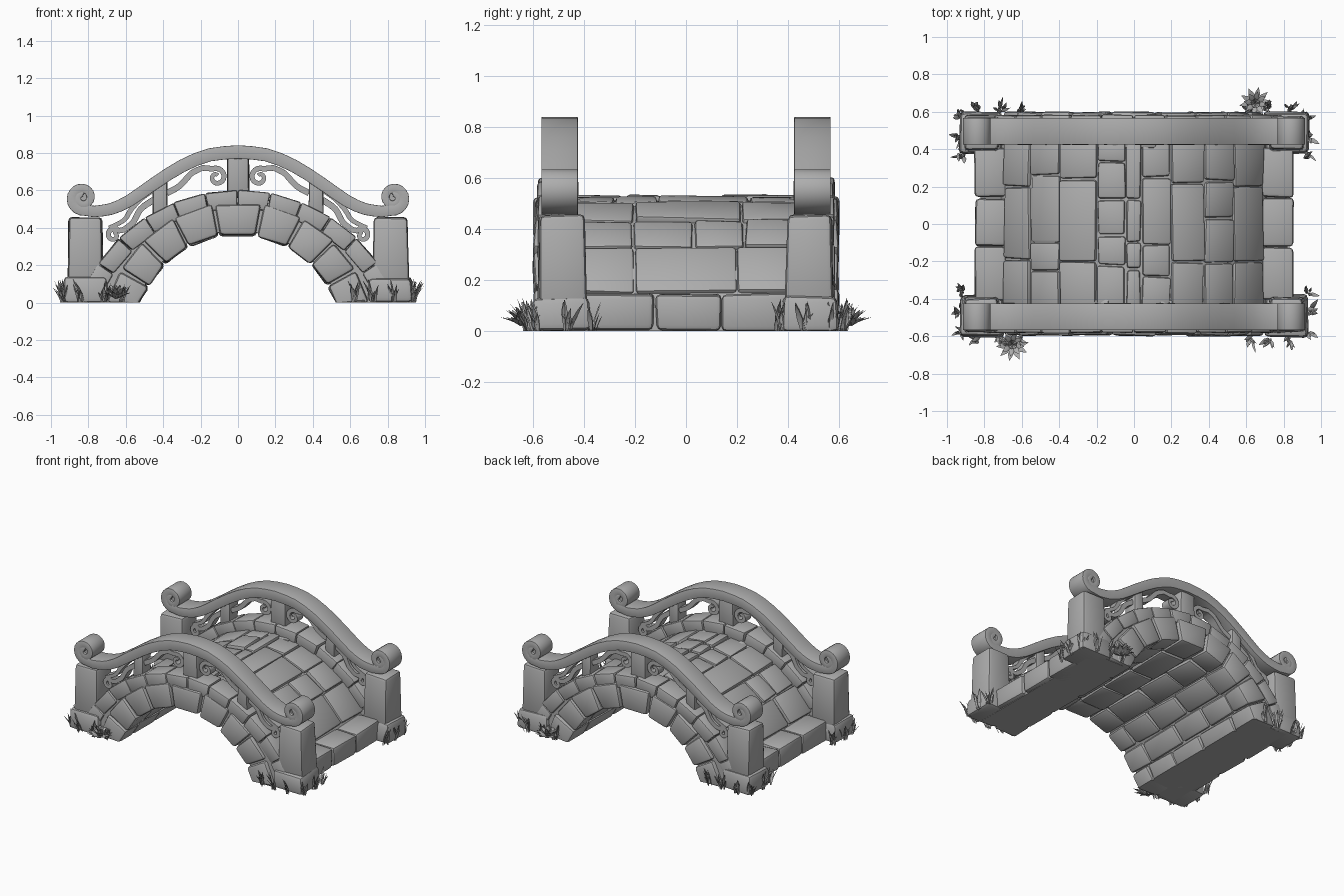
import bpy, bmesh, math, random
from mathutils import Vector

if "Cube" in bpy.data.objects:
    bpy.data.objects.remove(bpy.data.objects["Cube"])

random.seed(4)
STONE = bpy.data.materials.new("grey_stone")
STONE.diffuse_color = (0.42, 0.42, 0.42, 1)
STONE.use_nodes = True
STONE.node_tree.nodes["Principled BSDF"].inputs["Base Color"].default_value = STONE.diffuse_color
CA, CD = -0.188, -0.311      # circle centre heights: arch, deck


def finish(bm, name, bev=0.0, seg=2, smooth=35):
    if bev:
        bmesh.ops.recalc_face_normals(bm, faces=bm.faces)
        edges = [e for e in bm.edges if e.is_manifold and e.calc_face_angle(0) > 0.6]
        bmesh.ops.bevel(bm, geom=edges, offset=bev, segments=seg, profile=0.5,
                        affect='EDGES', clamp_overlap=True)
    for v in bm.verts:
        v.co.z = max(v.co.z, 0)
    me = bpy.data.meshes.new(name)
    bm.to_mesh(me)
    bm.free()
    me.materials.append(STONE)
    me.polygons.foreach_set("use_smooth", [True] * len(me.polygons))
    me.set_sharp_from_angle(angle=math.radians(smooth))
    ob = bpy.data.objects.new(name, me)
    bpy.context.collection.objects.link(ob)
    return ob


def hexa(bm, pts, jit=0.006):
    """Rough block: 4 lower and 4 upper corners."""
    v = [bm.verts.new([c + random.uniform(-jit, jit) for c in p]) for p in pts]
    for f in ((3, 2, 1, 0), (4, 5, 6, 7), (0, 1, 5, 4), (1, 2, 6, 5), (2, 3, 7, 6), (3, 0, 4, 7)):
        bm.faces.new([v[i] for i in f])


def box(bm, x0, x1, y0, y1, z0, z1, jit=0.006, taper=0.0):
    t = taper
    hexa(bm, [(x0, y0, z0), (x1, y0, z0), (x1, y1, z0), (x0, y1, z0),
              (x0 + t, y0 + t, z1), (x1 - t, y0 + t, z1), (x1 - t, y1 - t, z1), (x0 + t, y1 - t, z1)], jit)


def wedge(bm, a0, a1, r0, r1, y0, y1, cz, jit=0.006):
    """Block of an arch between two angles from vertical."""
    p = lambda a, r, y: (r * math.sin(a), y, cz + r * math.cos(a))
    hexa(bm, [p(a0, r0, y0), p(a1, r0, y0), p(a1, r0, y1), p(a0, r0, y1),
              p(a0, r1, y0), p(a1, r1, y0), p(a1, r1, y1), p(a0, r1, y1)], jit)


def strip(bm, path, widths, y0, y1):
    """Ribbon of varying thickness along an x-z path."""
    secs = []
    for i, (x, z) in enumerate(path):
        a, b = path[max(i - 1, 0)], path[min(i + 1, len(path) - 1)]
        n = Vector((a[1] - b[1], b[0] - a[0])).normalized() * widths[i] / 2
        secs.append([bm.verts.new(c) for c in ((x - n.x, y0, z - n.y), (x + n.x, y0, z + n.y),
                                               (x + n.x, y1, z + n.y), (x - n.x, y1, z - n.y))])
    for s, t in zip(secs, secs[1:]):
        for k in range(4):
            bm.faces.new((s[k], s[(k + 1) % 4], t[(k + 1) % 4], t[k]))
    bm.faces.new(secs[0])
    bm.faces.new(secs[-1][::-1])


def spiral(cx, cz, r, a0, sweep, n):
    out = []
    for i in range(n + 1):
        t = i / n
        a, q = math.radians(a0 + sweep * t), r * (1 - 0.75 * t)
        out.append((cx + q * math.cos(a), cz + q * math.sin(a)))
    return out


def smooth_path(p, n=3):
    """Catmull-Rom points through p."""
    p = [Vector(q) for q in p]
    q = [p[0] * 2 - p[1]] + p + [p[-1] * 2 - p[-2]]
    out = []
    for a, b, c, d in zip(q, q[1:], q[2:], q[3:]):
        for k in range(n):
            t = k / n
            v = 0.5 * (2 * b + (c - a) * t + (2 * a - 5 * b + 4 * c - d) * t * t + (3 * b - a - 3 * c + d) * t ** 3)
            out.append(tuple(v))
    return out + [tuple(p[-1])]


# solid core behind the stones
bm = bmesh.new()
oa, ia = math.acos(-CD / 0.822), math.acos(-CA / 0.572)
rings = []
for y in (-0.57, 0.57):
    row = []
    for i in range(33):
        s = i / 16 - 1
        row.append((bm.verts.new((0.822 * math.sin(oa * s), y, CD + 0.822 * math.cos(oa * s))),
                    bm.verts.new((0.572 * math.sin(ia * s), y, CA + 0.572 * math.cos(ia * s)))))
    rings.append(row)
F, B = rings
for i in range(32):
    bm.faces.new((F[i][0], F[i][1], F[i + 1][1], F[i + 1][0]))
    bm.faces.new((B[i][0], B[i + 1][0], B[i + 1][1], B[i][1]))
    bm.faces.new((F[i][0], F[i + 1][0], B[i + 1][0], B[i][0]))
    bm.faces.new((F[i][1], B[i][1], B[i + 1][1], F[i + 1][1]))
for i in (0, 32):
    bm.faces.new((F[i][0], F[i][1], B[i][1], B[i][0]))
bmesh.ops.recalc_face_normals(bm, faces=bm.faces)
for s in (-1, 1):   # ground slabs closing the feet
    x0, x1 = sorted((s * 0.55, s * 0.82))
    box(bm, x0, x1, -0.57, 0.57, 0, 0.1, 0)
finish(bm, "bridge_core")

# arch stones, outer rings and underside
bm = bmesh.new()
bounds = [-75, -60, -45, -28.5, -10.5, 10.5, 28.5, 45, 60, 75]
for i, (a, b) in enumerate(zip(bounds, bounds[1:])):
    a, b = math.radians(a + 0.5), math.radians(b - 0.5)
    o = 0.06 if i % 2 else -0.06
    ys = [-0.6, -0.42 + o / 3, -0.14 + o, 0.14 + o, 0.42 + o / 3, 0.6]
    for k, (y0, y1) in enumerate(zip(ys, ys[1:])):
        wedge(bm, a, b, 0.553, 0.725 if k in (0, 4) else 0.66, y0 + 0.003, y1 - 0.003, CA)
finish(bm, "arch_stones", 0.018)

# paving stones of the deck
bm = bmesh.new()
cols = [(-0.70, -0.56, (-0.19, 0.2)), (-0.56, -0.40, (-0.25, -0.1, 0.26)), (-0.40, -0.20, (-0.2, 0.24)),
        (-0.20, -0.045, (-0.22, -0.06, 0.13, 0.33)), (-0.045, 0.04, (-0.24, -0.1, 0.13)),
        (0.04, 0.20, (-0.28, -0.11, 0.25)), (0.20, 0.38, (-0.2, 0.22)),
        (0.38, 0.54, (-0.21, 0.03, 0.23)), (0.54, 0.70, (-0.2, 0.2))]
for x0, x1, cuts in cols:
    ys = [-0.45, *cuts, 0.45]
    for y0, y1 in zip(ys, ys[1:]):
        wedge(bm, math.asin(x0 / 0.84) + 0.004, math.asin(x1 / 0.84) - 0.004, 0.77,
              0.842 + random.uniform(-0.005, 0.005), y0 + 0.004, y1 - 0.004, CD)
finish(bm, "deck_paving", 0.014)

# step stones at both ends
bm = bmesh.new()
for s in (-1, 1):
    x0, x1 = sorted((s * 0.68, s * 0.85))
    ys = (-0.41, -0.12, 0.14, 0.41)
    for y0, y1 in zip(ys, ys[1:]):
        box(bm, x0, x1, y0 + 0.004, y1 - 0.004, 0, 0.145)
finish(bm, "step_stones", 0.02)

# raised kerb following the arch
bm = bmesh.new()
for s in (-1, 1):
    y0, y1 = sorted((s * 0.425, s * 0.582))
    for i in range(12):
        a = math.radians(-66 + 11 * i)
        wedge(bm, a, a + math.radians(10.8), 0.815, 0.912, y0, y1, CD, 0.004)
finish(bm, "kerb", 0.012)

# corner posts and plinths
bp, bb = bmesh.new(), bmesh.new()
for sx in (-1, 1):
    for sy in (-1, 1):
        x = sorted((sx * 0.72, sx * 0.912))
        y = sorted((sy * 0.39, sy * 0.58))
        box(bp, *x, *y, 0.1, 0.455, 0.005, 0.008)
        x = sorted((sx * 0.695, sx * 0.935))
        y = sorted((sy * 0.375, sy * 0.605))
        box(bb, *x, *y, 0, 0.135, 0.008, 0.008)
finish(bp, "corner_posts", 0.02)
finish(bb, "post_plinths", 0.025)

# handrails with scroll ends, balusters and scrollwork
br, bc, bu, bs = (bmesh.new() for _ in range(4))
half = smooth_path([(0, 0.805), (0.15, 0.79), (0.3, 0.73), (0.45, 0.635), (0.58, 0.545), (0.68, 0.5), (0.77, 0.487)], 2)
curl = spiral(0.83, 0.56, 0.068, -100, 560, 30)
path = half + curl
wid = [0.072 - 0.012 * i / len(half) for i in range(len(half))] + [0.058 - 0.03 * i / 30 for i in range(31)]
path = [(-x, z) for x, z in path[:0:-1]] + path
wid = wid[:0:-1] + wid
inner = smooth_path([(0.38, 0.585), (0.31, 0.625), (0.25, 0.69), (0.19, 0.72)]) + spiral(0.115, 0.67, 0.05, 65, 420, 22)
outer = smooth_path([(0.45, 0.55), (0.52, 0.5), (0.56, 0.43), (0.61, 0.39)]) + spiral(0.665, 0.36, 0.038, 140, -420, 22)
brace = smooth_path([(0.43, 0.62), (0.51, 0.565), (0.57, 0.5), (0.61, 0.44), (0.69, 0.4)])
for sy in (-1, 1):
    y0, y1 = sorted((sy * 0.425, sy * 0.568))
    strip(br, path, wid, y0, y1)
    c0, c1 = sorted((sy * 0.464, sy * 0.53))
    b0, b1 = sorted((sy * 0.45, sy * 0.55))
    box(bu, -0.058, 0.058, b0, b1, 0.56, 0.8, 0.004)
    for sx in (-1, 1):
        ring = [(sx * 0.83 + 0.048 * math.cos(i * math.pi / 7), 0.56 + 0.048 * math.sin(i * math.pi / 7)) for i in range(14)]
        lo = [bc.verts.new((x, y0 + 0.016, z)) for x, z in ring]
        hi = [bc.verts.new((x, y1 - 0.016, z)) for x, z in ring]
        bc.faces.new(lo)
        bc.faces.new(hi[::-1])
        for i in range(14):
            bc.faces.new((lo[i], hi[i], hi[i - 1], lo[i - 1]))
        x0, x1 = sorted((sx * 0.38, sx * 0.455))
        box(bu, x0, x1, b0, b1, 0.47, 0.67, 0.004)
        for p in (inner, outer, brace):
            strip(bs, [(sx * x, z) for x, z in p], [0.034 - 0.014 * i / len(p) for i in range(len(p))], c0, c1)
finish(br, "handrails", 0.012)
finish(bc, "scroll_cores", 0.004, 1)
finish(bu, "balusters", 0.01)
finish(bs, "scrollwork", 0.004, 1)


def leaf(bm, x, y, z, az, length, width, lean):
    """Creased, outward-curving leaf."""
    d, s = Vector((math.cos(az), math.sin(az), 0)), Vector((-math.sin(az), math.cos(az), 0))
    rows = []
    for t, w in ((0, 0.5), (0.45, 1), (0.75, 0.7)):
        c = Vector((x, y, z)) + d * length * math.sin(lean) * t ** 1.4 + Vector((0, 0, length * math.cos(lean) * t))
        rows.append([bm.verts.new(c + s * width * w * k / 2 - d * (0.15 * width if k == 0 else 0)) for k in (-1, 0, 1)])
    tip = bm.verts.new(Vector((x, y, z)) + d * length * math.sin(lean) + Vector((0, 0, length * math.cos(lean))))
    for a, b in zip(rows, rows[1:]):
        for k in (0, 1):
            bm.faces.new((a[k], a[k + 1], b[k + 1], b[k]))
    for k in (0, 1):
        bm.faces.new((rows[-1][k], rows[-1][k + 1], tip))


# grass tufts at the feet
bm = bmesh.new()
for sx in (-1, 1):
    for sy in (-1, 1):
        for x, y, az, n in ((0.935, 0.47, 0, 9), (0.925, 0.37, -25, 7), (0.925, 0.58, 35, 7),
                            (0.84, 0.615, 80, 7), (0.72, 0.62, 90, 8), (0.62, 0.61, 100, 7)):
            for _ in range(n):
                a = math.radians(az + random.uniform(-75, 75))
                leaf(bm, sx * (x + random.uniform(-0.02, 0.015)), sy * (y + random.uniform(-0.02, 0.015)), 0,
                     math.atan2(sy * math.sin(a), sx * math.cos(a)), random.uniform(0.06, 0.135),
                     random.uniform(0.014, 0.026), random.uniform(0.15, 0.6))
finish(bm, "grass_tufts")

# leafy rosettes on opposite corners
bm = bmesh.new()
for s in (-1, 1):
    for n, lean, ln in ((10, 1.2, 0.095), (8, 0.8, 0.09), (5, 0.35, 0.08)):
        for i in range(n):
            leaf(bm, s * 0.65, s * 0.645, 0.02, (i + lean) * math.tau / n, ln, 0.036, lean)
finish(bm, "rosette_plants")
